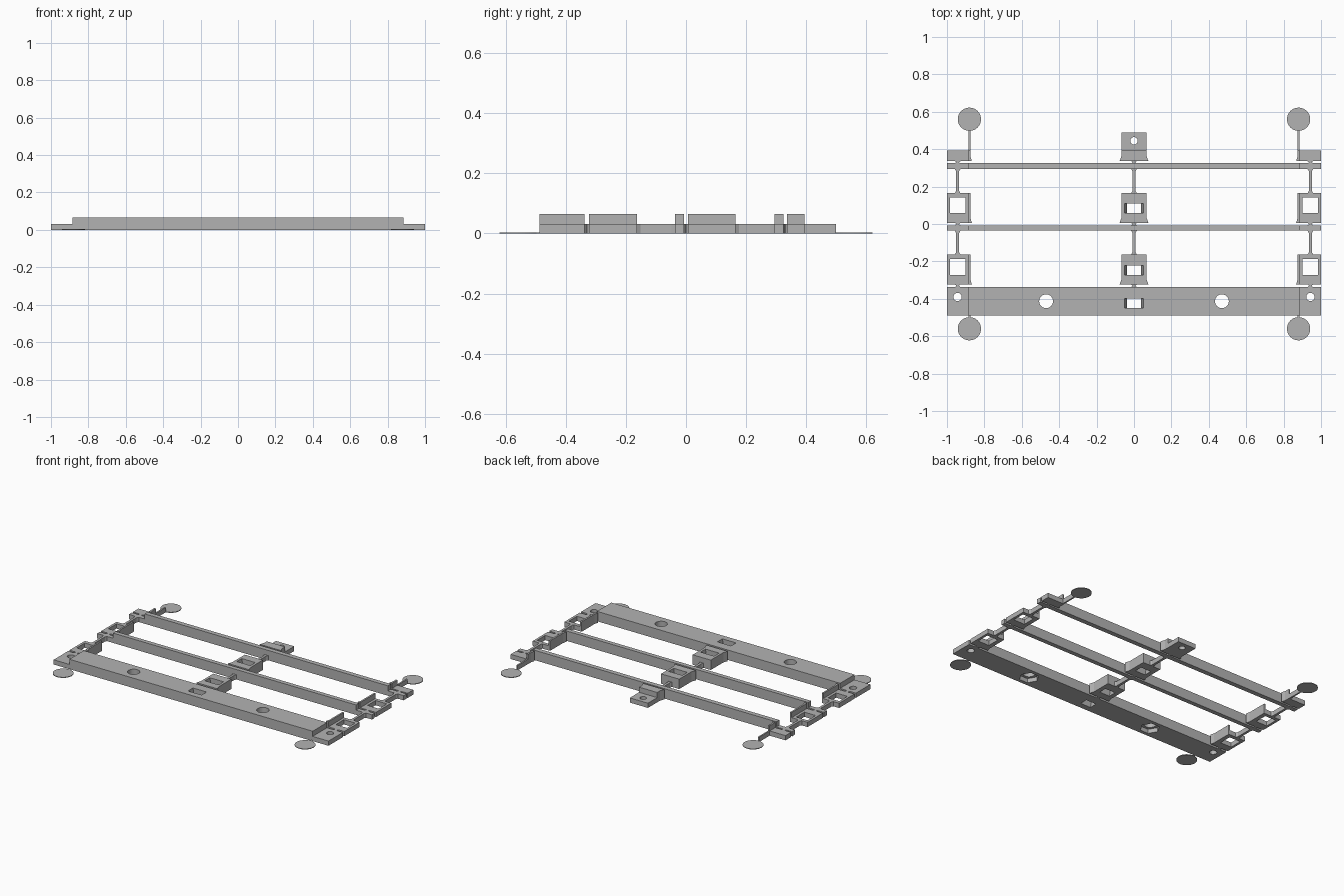
import bpy, math

cube = bpy.data.objects.get("Cube")
if cube:
    bpy.data.objects.remove(cube, do_unlink=True)

grey = bpy.data.materials.new("plastic_grey")
grey.use_nodes = True
COLOUR = (0.45, 0.45, 0.45, 1)
grey.diffuse_color = COLOUR
grey.node_tree.nodes["Principled BSDF"].inputs["Base Color"].default_value = COLOUR

TALL, LOW = 0.065, 0.031
STEP, SIDE = 0.885, 0.943      # where bars step down, axis of the side brackets


def loft(name, bottom, top):
    """Closed solid between two rings of 3D points."""
    n = len(bottom)
    faces = [tuple(reversed(range(n))), tuple(range(n, 2 * n))]
    faces += [(i, (i + 1) % n, n + (i + 1) % n, n + i) for i in range(n)]
    mesh = bpy.data.meshes.new(name)
    mesh.from_pydata(bottom + top, [], faces)
    mesh.materials.append(grey)
    ob = bpy.data.objects.new(name, mesh)
    bpy.context.collection.objects.link(ob)
    return ob


def slab(name, outline, z0, z1):
    """Vertical extrusion of an outline; any winding is accepted."""
    area = sum(a[0] * b[1] - b[0] * a[1] for a, b in zip(outline, outline[1:] + outline[:1]))
    pts = outline if area > 0 else outline[::-1]
    return loft(name, [(x, y, z0) for x, y in pts], [(x, y, z1) for x, y in pts])


def rect(x0, x1, y0, y1):
    return [(x0, y0), (x1, y0), (x1, y1), (x0, y1)]


def ring(x, y, r, n):
    return [(x + r * math.cos(math.tau * i / n), y + r * math.sin(math.tau * i / n)) for i in range(n)]


def cut(ob, cutters):
    for cutter in cutters:
        mod = ob.modifiers.new("cut", 'BOOLEAN')
        mod.operation, mod.solver, mod.object = 'DIFFERENCE', 'EXACT', cutter
        bpy.context.view_layer.objects.active = ob
        bpy.ops.object.modifier_apply(modifier=mod.name)
        bpy.data.objects.remove(cutter, do_unlink=True)


def hole(x, y, r, n=32):
    return slab("hole_cutter", ring(x, y, r, n), -0.1, 0.1)


def strap_slot(y):
    """Slot that narrows towards the bottom."""
    low = [(a, b, -0.002) for a, b in rect(-0.037, 0.037, y - 0.026, y + 0.026)]
    top = [(a, b, TALL + 0.002) for a, b in rect(-0.05, 0.05, y - 0.026, y + 0.026)]
    return loft("slot_cutter", low, top)


def stepped_bar(name, y0, y1):
    """Bar running across, lower at both ends."""
    prof = [(-1, 0), (1, 0), (1, LOW), (STEP, LOW), (STEP, TALL),
            (-STEP, TALL), (-STEP, LOW), (-1, LOW)]
    return loft(name, [(x, y0, z) for x, z in prof][::-1], [(x, y1, z) for x, z in prof][::-1])


# Cross bars
front_bar = stepped_bar("front_bar", -0.488, -0.338)
stepped_bar("middle_bar", -0.036, -0.007)
stepped_bar("rear_bar", 0.294, 0.325)

# Screw holes, nut pockets and strap slot in the front bar
cutters = [strap_slot(-0.423)]
for s in (-1, 1):
    cutters += [hole(s * SIDE, -0.39, 0.022), hole(s * 0.47, -0.413, 0.037),
                slab("nut_cutter", ring(s * 0.47, -0.413, 0.06, 6), -0.01, 0.028)]
cut(front_bar, cutters)


# Centre blocks, flared at their front edge
def centre_block(name, y0, y1):
    w, f = 0.066, 0.077
    return slab(name, [(-f, y0), (f, y0), (w, y0 + 0.03), (w, y1), (-w, y1), (-w, y0 + 0.03)], 0, TALL)


cut(centre_block("centre_block_front", -0.323, -0.163), [strap_slot(-0.247)])
cut(centre_block("centre_block_middle", 0.006, 0.165), [strap_slot(0.084)])
centre_block("centre_block_rear", 0.336, 0.394)
rear_tab = slab("rear_tab", rect(-0.066, 0.066, 0.394, 0.49), 0, LOW)
cut(rear_tab, [hole(0, 0.445, 0.02)])

# Side brackets: low plate with a window, plus a tall thin inner wall
BRACKETS = (("front", -0.323, -0.163, -0.23), ("middle", 0.006, 0.165, 0.1), ("rear", 0.336, 0.394, None))
for side, s in (("left", 1), ("right", -1)):
    for label, y0, y1, window in BRACKETS:
        x0, x1 = sorted((s * 0.88, s))
        plate = slab(f"{side}_{label}_bracket", rect(x0, x1, y0, y1), 0, LOW)
        if window is not None:
            cut(plate, [slab("window_cutter", rect(s * SIDE - 0.041, s * SIDE + 0.041,
                                                   window - 0.042, window + 0.042), -0.1, 0.1)])
        slab(f"{side}_{label}_wall", [(s * STEP, y0), (s * 0.867, y0), (s * 0.874, y0 + 0.025),
                                      (s * 0.874, y1), (s * STEP, y1)], 0, TALL)
    # Anchor discs with thin runners
    for label, y in (("front", -0.56), ("rear", 0.56)):
        disc = slab(f"{side}_{label}_disc", ring(s * 0.88, y, 0.062, 48), 0, 0.004)
    slab(f"{side}_runner", rect(s * 0.88 - 0.005, s * 0.88 + 0.005, 0.39, 0.5), 0, LOW)
    slab(f"{side}_front_runner", rect(s * 0.88 - 0.005, s * 0.88 + 0.005, -0.5, -0.485), 0, 0.004)

# Narrow links between the blocks and bars, flared where they join
GAPS = ((-0.338, -0.323), (-0.163, -0.036), (-0.007, 0.006), (0.165, 0.294), (0.325, 0.336))
for label, x in (("left", SIDE), ("centre", 0), ("right", -SIDE)):
    for y0, y1 in GAPS:
        w, f, d = 0.008, 0.015, min(0.012, (y1 - y0) * 0.4)
        half = [(f, y0), (w, y0 + d), (w, y1 - d), (f, y1)]
        outline = [(x + a, b) for a, b in half] + [(x - a, b) for a, b in half[::-1]]
        slab(f"{label}_link", outline, 0, LOW)
